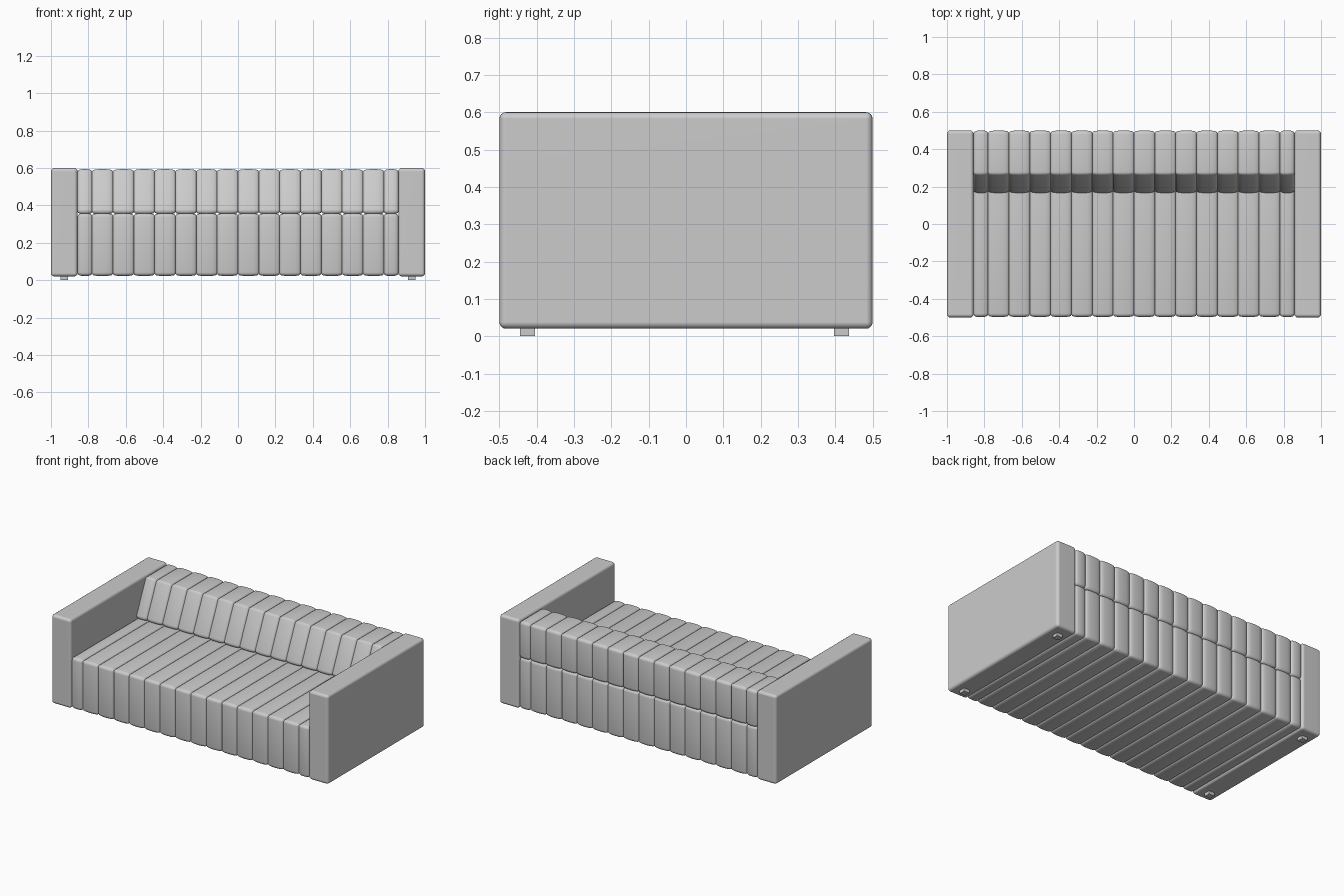
import bpy, bmesh, math
from mathutils import Vector

if "Cube" in bpy.data.objects:
    bpy.data.objects.remove(bpy.data.objects["Cube"])

SEAMS = [-0.857] + [-0.78 + 1.56 * i / 14 for i in range(15)] + [0.857]


def finish(name, bm, angle=35):
    mesh = bpy.data.meshes.new(name)
    bm.to_mesh(mesh)
    bm.free()
    mesh.shade_smooth()
    mesh.set_sharp_from_angle(angle=math.radians(angle))
    obj = bpy.data.objects.new(name, mesh)
    bpy.context.collection.objects.link(obj)
    return obj


def rounded(corners, r, inset, steps=4):
    """Rounded convex outline (y, z), shrunk by inset."""
    pts = []
    n = len(corners)
    for i, c in enumerate(corners):
        c = Vector(c)
        d0 = (c - Vector(corners[i - 1])).normalized()
        d1 = (Vector(corners[(i + 1) % n]) - c).normalized()
        n0, n1 = Vector((d0.y, -d0.x)), Vector((d1.y, -d1.x))
        centre = c - (n0 + n1) / (1 + n0.dot(n1)) * r
        for k in range(steps + 1):
            pts.append(centre + n0.slerp(n1, k / steps) * (r - inset))
    return pts


def channelled(name, corners, r):
    """Sweep the outline along x, pinching it in at every seam."""
    stations = [(SEAMS[0], 0.014)]
    for a, b in zip(SEAMS, SEAMS[1:]):
        w = b - a
        half = [(0.003, 0.008), (0.009, 0.004), (0.25 * w, 0.001)]
        stations += [(a + x, d) for x, d in half]
        stations.append(((a + b) / 2, 0))
        stations += [(b - x, d) for x, d in reversed(half)]
        stations.append((b, 0.014))
    bm = bmesh.new()
    rings = [[bm.verts.new((x, p.x, p.y)) for p in rounded(corners, r, d)]
             for x, d in stations]
    n = len(rings[0])
    for a, b in zip(rings, rings[1:]):
        for i in range(n):
            j = (i + 1) % n
            bm.faces.new((a[i], a[j], b[j], b[i]))
    bm.faces.new(list(reversed(rings[0])))
    bm.faces.new(rings[-1])
    return finish(name, bm)


def box(name, lo, hi, bevel=0):
    bm = bmesh.new()
    bmesh.ops.create_cube(bm, size=1)
    for v in bm.verts:
        v.co = [l + (h - l) * (c + 0.5) for l, h, c in zip(lo, hi, v.co)]
    if bevel:
        bmesh.ops.bevel(bm, geom=bm.edges[:], offset=bevel, segments=4,
                        profile=0.5, affect='EDGES')
    obj = finish(name, bm)
    if bevel:
        obj.modifiers.new("weighted_normals", 'WEIGHTED_NORMAL').keep_sharp = True
    return obj


# Channelled seat block and sloping backrest
channelled("seat", [(-0.498, 0.022), (0.498, 0.022), (0.498, 0.358), (-0.498, 0.358)], 0.02)
channelled("backrest", [(0.155, 0.352), (0.5, 0.352), (0.5, 0.594), (0.265, 0.594)], 0.02)

# Slab arms with small block feet
for side, s in (("left", -1), ("right", 1)):
    x0, x1 = sorted((s * 0.858, s * 1.0))
    box(side + "_arm", (x0, -0.5, 0.02), (x1, 0.5, 0.6), 0.018)
    for end, y in (("front", -0.425), ("back", 0.417)):
        x = s * 0.93
        box(f"{side}_{end}_foot", (x - 0.02, y - 0.02, 0), (x + 0.02, y + 0.02, 0.03))
